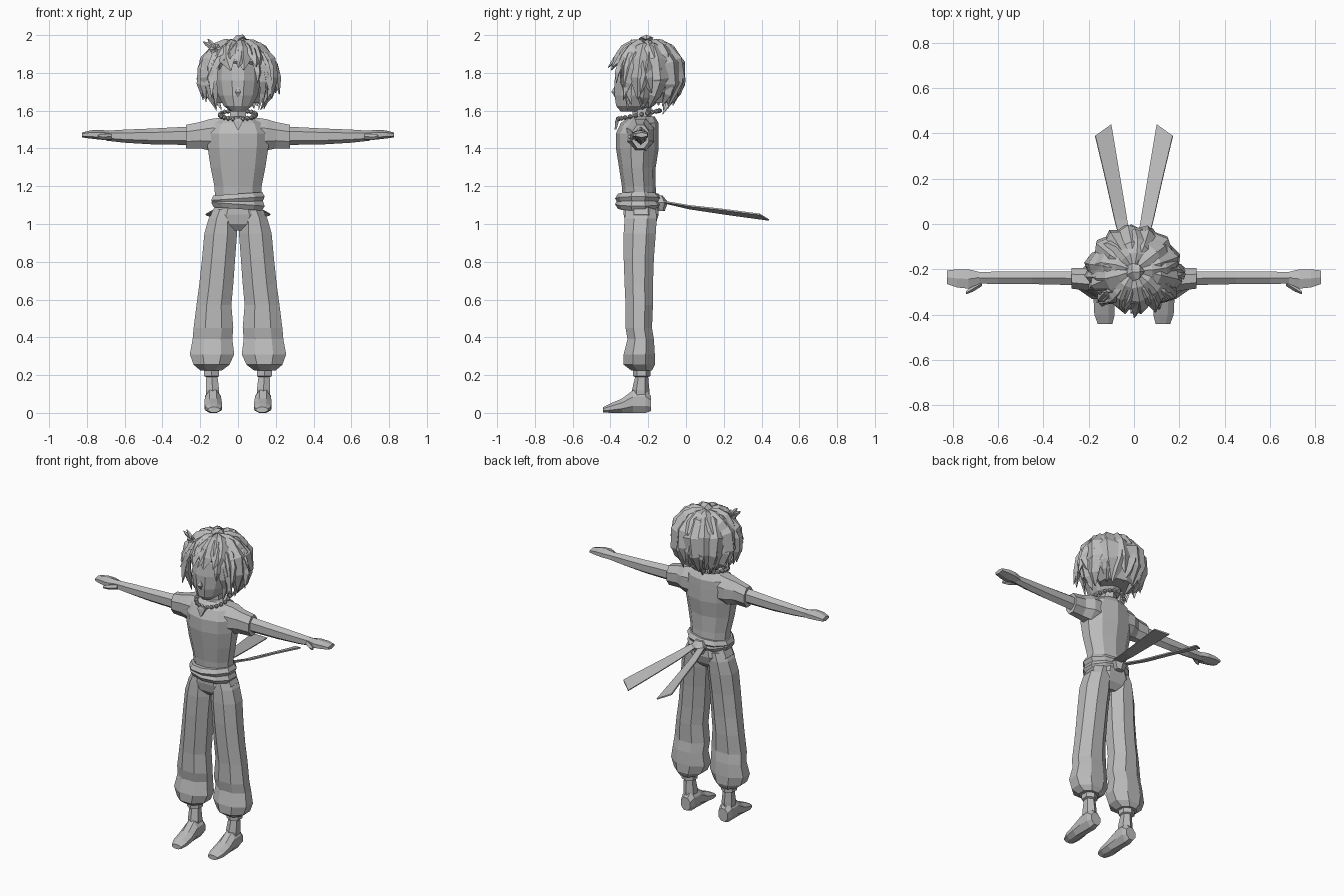
import bpy
import bmesh
import random
from math import cos, sin, pi, radians
from mathutils import Vector

random.seed(4)
default_cube = bpy.data.objects.get("Cube")
if default_cube:
    bpy.data.objects.remove(default_cube, do_unlink=True)

# One clay grey for everything
clay = bpy.data.materials.new("clay_grey")
clay.use_nodes = True
clay.diffuse_color = (0.5, 0.5, 0.5, 1)
clay.node_tree.nodes["Principled BSDF"].inputs["Base Color"].default_value = clay.diffuse_color


def finish(name, bm, mirror=False):
    """Turn a bmesh into a flat shaded object, optionally mirrored in x."""
    bmesh.ops.recalc_face_normals(bm, faces=bm.faces)
    mesh = bpy.data.meshes.new(name)
    bm.to_mesh(mesh)
    bm.free()
    mesh.materials.append(clay)
    part = bpy.data.objects.new(name, mesh)
    bpy.context.collection.objects.link(part)
    if mirror:
        part.modifiers.new("mirror", "MIRROR").use_mirror_merge = False
    return part


def skin(bm, rings):
    """Bridge rings of points and cap both ends."""
    loops = [[bm.verts.new(p) for p in ring] for ring in rings]
    count = len(loops[0])
    for low, high in zip(loops, loops[1:]):
        for i in range(count):
            j = (i + 1) % count
            bm.faces.new((low[i], low[j], high[j], high[i]))
    bm.faces.new(loops[0][::-1])
    bm.faces.new(loops[-1])


def loft(name, axis, rows, sides=8, mirror=False):
    """Loft along an axis; rows give the station, then the extents of the other two axes."""
    rings = []
    for station, a0, a1, b0, b1 in rows:
        ring = []
        for i in range(sides):
            t = 2 * pi * (i + 0.5) / sides
            grow = 0.5 / cos(pi / sides)
            point = [(a0 + a1) / 2 + cos(t) * (a1 - a0) * grow,
                     (b0 + b1) / 2 + sin(t) * (b1 - b0) * grow]
            point.insert("xyz".index(axis), station)
            ring.append(point)
        rings.append(ring)
    bm = bmesh.new()
    skin(bm, rings)
    return finish(name, bm, mirror)


def lock(bm, path, width, thick, centre):
    """Tapered four sided hair lock with a raised ridge, facing away from the centre."""
    rings = []
    last = len(path) - 1
    for i, p in enumerate(path):
        along = (path[min(i + 1, last)] - path[max(i - 1, 0)]).normalized()
        out = p - centre
        out = (out - along * out.dot(along)).normalized()
        side = along.cross(out)
        s = (0.5, 1, 1.1, 0.85, 0.08)[i]
        rings.append([p + side * width * s, p + out * thick * s,
                      p - side * width * s, p - out * thick * s])
    skin(bm, rings)


# Torso and neck
loft("shirt", "z", [
    (1.12, -.12, .12, -.33, -.16), (1.2, -.125, .125, -.335, -.165),
    (1.3, -.145, .145, -.35, -.165), (1.4, -.16, .16, -.365, -.15),
    (1.48, -.165, .165, -.365, -.15), (1.535, -.14, .14, -.34, -.15),
    (1.57, -.08, .08, -.3, -.17)], sides=10)
loft("neck", "z", [(1.54, -.045, .045, -.28, -.19), (1.66, -.04, .04, -.27, -.19)], sides=6)

# Sleeves, arms, hands and thumbs
loft("sleeves", "x", [
    (.08, -.32, -.17, 1.38, 1.565), (.15, -.31, -.17, 1.39, 1.555),
    (.2, -.295, -.195, 1.4, 1.54), (.275, -.285, -.195, 1.4, 1.525)], mirror=True)
loft("arms", "x", [
    (.24, -.27, -.21, 1.425, 1.51), (.45, -.265, -.21, 1.427, 1.5),
    (.6, -.265, -.21, 1.435, 1.495), (.7, -.262, -.212, 1.445, 1.49)], sides=6, mirror=True)
loft("hands", "x", [
    (.68, -.262, -.212, 1.447, 1.49), (.73, -.285, -.2, 1.45, 1.495),
    (.78, -.28, -.2, 1.455, 1.493), (.825, -.265, -.205, 1.46, 1.483)], sides=6, mirror=True)
loft("thumbs", "x", [
    (.67, -.27, -.24, 1.45, 1.475), (.71, -.295, -.265, 1.448, 1.475),
    (.74, -.308, -.295, 1.455, 1.47)], sides=5, mirror=True)

# Trousers
loft("hips", "z", [
    (.965, -.04, .04, -.29, -.19), (1.0, -.12, .12, -.32, -.16),
    (1.05, -.145, .145, -.33, -.145), (1.1, -.12, .12, -.33, -.15)])
loft("trouser_legs", "z", [
    (.225, .085, .2, -.29, -.18), (.255, .045, .235, -.33, -.165),
    (.31, .02, .255, -.33, -.165), (.39, .03, .24, -.31, -.17),
    (.45, .025, .235, -.32, -.18), (.57, .035, .22, -.32, -.175),
    (.68, .025, .205, -.325, -.175), (.82, .015, .19, -.33, -.17),
    (.95, .005, .178, -.33, -.16), (1.03, .012, .155, -.325, -.155),
    (1.08, .02, .125, -.32, -.16)], mirror=True)

# Ankles and shoes
loft("ankles", "z", [
    (.05, .105, .165, -.27, -.2), (.12, .1, .17, -.28, -.2),
    (.19, .108, .168, -.265, -.205), (.195, .1, .18, -.275, -.195),
    (.25, .1, .18, -.275, -.195)], sides=6, mirror=True)
loft("shoes", "y", [
    (-.185, .1, .165, .01, .09), (-.215, .09, .175, 0, .125),
    (-.28, .09, .175, 0, .12), (-.34, .085, .178, 0, .075),
    (-.4, .085, .175, 0, .05), (-.44, .095, .16, .003, .03)], mirror=True)

# Sash: two overlapping bands, a knot and two trailing ends
for name, tilt, z in (("sash_upper", -4, 1.135), ("sash_lower", 4, 1.105)):
    band = loft(name, "z", [
        (-.025, -.128, .128, -.11, .095), (0, -.142, .142, -.125, .11),
        (.025, -.13, .13, -.11, .095)], sides=10)
    band.location = (0, -.245, z)
    band.rotation_euler = (0, radians(tilt), 0)
loft("sash_knot", "z", [
    (1.07, -.025, .025, -.15, -.115), (1.115, -.045, .045, -.16, -.1),
    (1.15, -.025, .025, -.15, -.125)], sides=6)
bm = bmesh.new()
inner = [(.005, -.13, 1.12), (.03, .02, 1.085), (.063, .22, 1.055), (.1, .44, 1.025)]
outer = [(.045, -.13, 1.125), (.085, .02, 1.1), (.125, .2, 1.08), (.17, .39, 1.055)]
edges = [[bm.verts.new(p) for p in side] for side in (inner, outer)]
for i in range(len(inner) - 1):
    bm.faces.new((edges[0][i], edges[1][i], edges[1][i + 1], edges[0][i + 1]))
ends = finish("sash_ends", bm, True)
ends.modifiers.new("cloth", "SOLIDIFY").thickness = .008

# Bead necklace with a pendant
bm = bmesh.new()
for i in range(22):
    t = 2 * pi * i / 22
    bead = bmesh.ops.create_icosphere(bm, subdivisions=1, radius=.014)["verts"]
    spot = Vector((sin(t) * .095, -.25 - cos(t) * .11, 1.578 - cos(t) * .022))
    bmesh.ops.translate(bm, verts=bead, vec=spot)
finish("necklace", bm)
loft("pendant", "z", [(1.5, -.004, .004, -.378, -.368), (1.545, -.026, .026, -.375, -.355),
                      (1.56, -.01, .01, -.37, -.355)], sides=4)

# Head and nose
loft("head", "z", [
    (1.595, -.035, .035, -.345, -.24), (1.625, -.075, .075, -.37, -.17),
    (1.68, -.105, .105, -.378, -.12), (1.76, -.12, .12, -.378, -.09),
    (1.84, -.115, .115, -.365, -.09), (1.91, -.08, .08, -.32, -.13)], sides=12)
loft("nose", "z", [(1.67, -.003, .003, -.376, -.37), (1.7, -.016, .016, -.395, -.36),
                   (1.725, -.003, .003, -.38, -.37)], sides=4)

# Hair: a cap, then locks laid over an egg shaped scalp
CENTRE = Vector((0, -.205, 1.79))
SCALP = Vector((.175, .165, .17))


def on_scalp(azimuth, polar, lift):
    a, p = radians(azimuth), radians(polar)
    unit = Vector((sin(p) * cos(a), sin(p) * sin(a), cos(p)))
    return CENTRE + unit * SCALP * lift


def add_locks(name, azimuths, start, end, width, thick, flare, twist):
    bm = bmesh.new()
    for a in azimuths:
        turn = random.uniform(-twist, twist)
        stop = end + random.uniform(-9, 9)
        path = []
        for i in range(5):
            k = i / 4
            lift = 1 + .07 * sin(k * pi) + flare * k ** 4 * random.uniform(.6, 1.2)
            path.append(on_scalp(a + turn * k * k, start + (stop - start) * k, lift))
        lock(bm, path, width * random.uniform(.85, 1.15), thick, CENTRE)
    finish(name, bm)


loft("hair_cap", "z", [
    (1.64, -.11, .11, -.23, -.07), (1.7, -.15, .15, -.27, -.045),
    (1.79, -.165, .165, -.3, -.04), (1.86, -.155, .155, -.365, -.05),
    (1.92, -.12, .12, -.345, -.09), (1.965, -.05, .05, -.26, -.15)], sides=10)
add_locks("hair_back", range(-10, 200, 26), 6, 132, .055, .03, .25, 14)
add_locks("hair_under", range(0, 190, 24), 60, 148, .04, .025, .28, 20)
add_locks("hair_crown", range(0, 360, 40), 4, 82, .05, .025, .16, 25)
add_locks("hair_sides", [-38, -24, -10, 4, 176, 190, 204, 218], 35, 122, .034, .025, .4, 22)
add_locks("hair_cheeks", [-48, -34, -20, 200, 214, 228], 65, 138, .024, .018, .35, 18)
add_locks("hair_fringe", [-122, -108, -94, -80, -66, -54], 18, 72, .03, .02, .24, 24)
add_locks("hair_temples", [-134, -126, -56, -46], 40, 104, .024, .018, .26, 14)

# Curl standing up from the crown
bm = bmesh.new()
curl = [(-.04, -.22, 1.93), (-.02, -.22, 1.965), (0, -.21, 1.985), (.025, -.21, 1.99), (.045, -.21, 1.978)]
lock(bm, [Vector(p) for p in curl], .035, .015, CENTRE)
finish("hair_curl", bm)

# Flower ornament with two leaves
bm = bmesh.new()
bloom = Vector((-.12, -.29, 1.925))
behind = bloom + Vector((0, .1, 0))
for i in range(6):
    t = 2 * pi * i / 6
    reach = Vector((cos(t), -.35, sin(t))) * .032
    lock(bm, [bloom + reach * k / 4 for k in range(5)], .014, .006, behind)
for x, z in ((-.065, .04), (-.04, .055)):
    lock(bm, [bloom + Vector((x, 0, z)) * k / 4 for k in range(5)], .012, .006, behind)
finish("hair_flower", bm)
